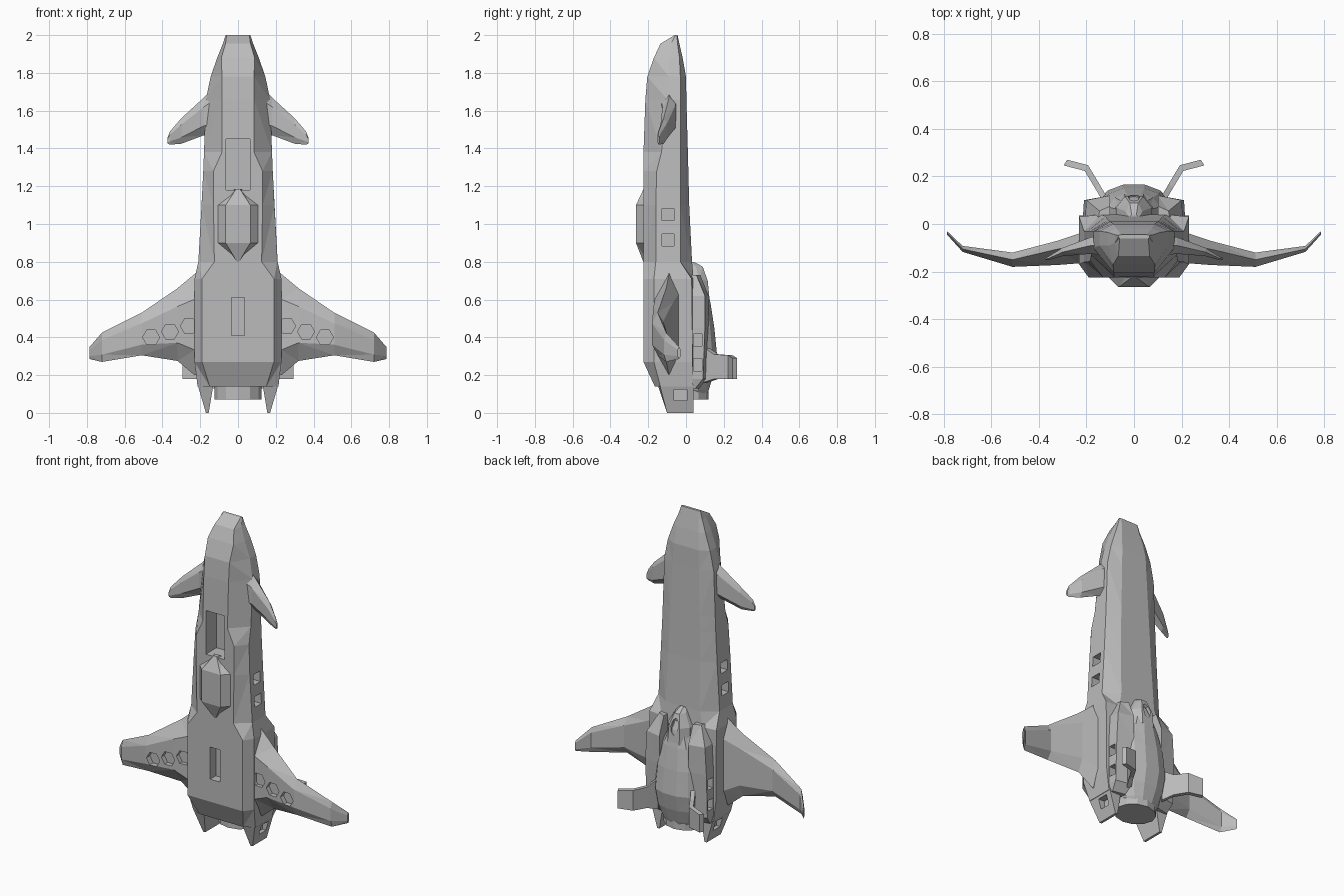
import bpy, bmesh, math
from mathutils import Vector

start_cube = bpy.data.objects.get("Cube")
if start_cube:
    bpy.data.objects.remove(start_cube, do_unlink=True)

grey = bpy.data.materials.new("plain hull grey")
grey.use_nodes = True
grey.diffuse_color = (0.5, 0.5, 0.5, 1)
grey.node_tree.nodes["Principled BSDF"].inputs["Base Color"].default_value = (0.5, 0.5, 0.5, 1)


def loft(name, rings):
    """Skin a list of equal-length point rings and cap both ends."""
    bm = bmesh.new()
    rows = [[bm.verts.new(p) for p in ring] for ring in rings]
    n = len(rows[0])
    for a, b in zip(rows, rows[1:]):
        for i in range(n):
            j = (i + 1) % n
            bm.faces.new((a[i], a[j], b[j], b[i]))
    bm.faces.new(rows[0])
    bm.faces.new(rows[-1][::-1])
    bmesh.ops.triangulate(bm, faces=[f for f in bm.faces if len(f.verts) == 4],
                          quad_method='SHORT_EDGE')
    bmesh.ops.recalc_face_normals(bm, faces=bm.faces)
    bmesh.ops.dissolve_limit(bm, angle_limit=0.01, verts=bm.verts, edges=bm.edges)
    mesh = bpy.data.meshes.new(name)
    bm.to_mesh(mesh)
    bm.free()
    mesh.materials.append(grey)
    obj = bpy.data.objects.new(name, mesh)
    bpy.context.scene.collection.objects.link(obj)
    return obj


def both_sides(half):
    """Close a right-hand half outline with its mirror image."""
    return half + [(-x, y, z) for x, y, z in reversed(half)]


def mirrored(name, rings):
    """Build a left and a right copy of a lofted part."""
    return [loft(side + name, [[(s * x, y, z) for x, y, z in r] for r in rings])
            for side, s in (("left_", 1), ("right_", -1))]


def prism(center, radius, depth, axis, sides):
    """Straight cutter; radius is the half size in the two cross directions."""
    ends = []
    for d in (-depth, depth):
        ring = []
        for k in range(sides):
            a = 2 * math.pi * (k + (0.5 if sides == 4 else 0)) / sides
            grow = math.sqrt(2) if sides == 4 else 1
            u, v = (grow * r * f(a) for r, f in zip(radius, (math.cos, math.sin)))
            offset = (u, d, v) if axis == 'y' else (d, u, v)
            ring.append(Vector(center) + Vector(offset))
        ends.append(ring)
    return loft("cutter", ends)


def carve(obj, cutter):
    mod = obj.modifiers.new("recess", 'BOOLEAN')
    mod.operation, mod.object, mod.solver = 'DIFFERENCE', cutter, 'EXACT'
    deps = bpy.context.evaluated_depsgraph_get()
    result = bpy.data.meshes.new_from_object(obj.evaluated_get(deps))
    obj.modifiers.clear()
    obj.data = result
    bpy.data.objects.remove(cutter, do_unlink=True)


# Fuselage: height, side, front and back half widths, then four depths
stations = [
    (2.0, .066, .06, .055, -.06, -.055, -.048, -.045),
    (1.955, .08, .066, .06, -.135, -.08, -.045, -.035),
    (1.88, .11, .088, .075, -.17, -.09, -.035, -.018),
    (1.78, .145, .085, .085, -.205, -.09, -.03, 0),
    (1.66, .17, .085, .09, -.215, -.1, -.03, .002),
    (1.38, .18, .085, .1, -.225, -.13, -.03, .01),
    (1.28, .184, .13, .105, -.225, -.155, -.03, .012),
    (1.1, .193, .13, .11, -.225, -.16, -.03, .017),
    (.8, .21, .125, .12, -.225, -.16, -.03, .032),
    (.71, .23, .19, .14, -.225, -.17, .03, .04),
    (.27, .23, .19, .14, -.225, -.17, .035, .04),
    (.14, .214, .15, .14, -.165, -.135, .035, .04),
]
fuselage = loft("fuselage", [
    both_sides([(fw, yf, z), (w, ys, z), (w, yk, z), (bw, yb, z)])
    for z, w, fw, bw, yf, ys, yk, yb in stations])

# Front blister
loft("front_blister", [both_sides([(a, y, z), (b, -.2, z)]) for z, a, b, y in (
    (1.185, .01, .02, -.225), (1.1, .065, .13, -.265),
    (.9, .065, .13, -.265), (.8, .005, .01, -.226))])

# Tail prongs
prongs = mirrored("tail_prong", [
    [(.13, -.15, .15), (.214, -.14, .15), (.214, .04, .15), (.13, .04, .15)],
    [(.155, -.1, 0), (.17, -.1, 0), (.17, .04, 0), (.155, .04, 0)]])

# Exhaust drum between the prongs
loft("exhaust_drum", [[(.125 * math.cos(k * math.pi / 6), .01 + .11 * math.sin(k * math.pi / 6), z)
                       for k in range(12)] for z in (.07, .2)])


# Wings: six-sided sections running outward
def blade(x, lead, trail, front, back, edge_y):
    span = lead - trail
    return [(x, edge_y, lead), (x, front, lead - span * .25), (x, front, trail + span * .25),
            (x, edge_y, trail), (x, back, trail + span * .2), (x, back, lead - span * .2)]


wings = mirrored("wing", [blade(*s) for s in (
    (.17, .79, .2, -.16, -.03, -.09), (.23, .735, .2, -.165, -.04, -.09),
    (.32, .66, .275, -.172, -.07, -.105), (.51, .53, .305, -.18, -.12, -.15),
    (.72, .425, .27, -.117, -.092, -.105), (.785, .35, .285, -.045, -.03, -.037))])

# Upper fins
mirrored("upper_fin", [blade(*s) for s in (
    (.14, 1.71, 1.46, -.13, -.05, -.09), (.18, 1.67, 1.47, -.125, -.055, -.09),
    (.3, 1.56, 1.425, -.135, -.1, -.118), (.36, 1.49, 1.42, -.152, -.137, -.145),
    (.372, 1.46, 1.425, -.152, -.142, -.147))])

# Rear pod with a rounded belly
loft("rear_pod", [both_sides([(w, .02, z), (w, y * .55, z), (w * .72, y * .85, z), (w * .3, y, z)])
                  for z, w, y in ((.07, .08, .1), (.12, .115, .12), (.2, .145, .145), (.3, .155, .165),
                                  (.45, .145, .15), (.58, .11, .13), (.68, .065, .11), (.73, .04, .09))])

# Arched crest over the pod
crest = loft("pod_crest", [both_sides([(w, .02, z), (w, y * .6, z), (w * .5, y, z)])
                           for z, w, y in ((.6, .08, .125), (.7, .075, .115), (.775, .035, .088),
                                           (.8, .02, .04))])
carve(crest, prism((0, .12, .7), (.025, .05), .04, 'y', 8))

# Shoulder blocks beside the pod
shoulders = mirrored("shoulder_block", [
    [(.1, .02, z), (w, .02, z), (w - .005, y, z), (.1, y + .02, z)] for z, w, y in (
        (.13, .205, .05), (.18, .215, .09), (.45, .215, .1), (.62, .205, .1), (.73, .15, .055))])

# Rear stabilizers: bent plates
mirrored("rear_stabilizer", [[(x - .007, y + .012, top), (x + .007, y - .012, top),
                              (x + .007, y - .012, low), (x - .007, y + .012, low)]
                             for x, y, top, low in ((.12, .1, .35, .16), (.155, .16, .31, .18),
                                                    (.2, .235, .305, .18), (.288, .258, .29, .18))])

# Recessed bays on the front
carve(fuselage, prism((0, -.22, 1.315), (.064, .135), .1, 'y', 4))
carve(fuselage, prism((0, -.22, .51), (.034, .1), .05, 'y', 4))

# Side windows, wing ports and block vents
for i, s in enumerate((1, -1)):
    for z in (1.05, .915):
        carve(fuselage, prism((s * .2, -.095, z), (.032, .032), .06, 'x', 4))
    for x, z in ((.26, .46), (.36, .43), (.46, .4)):
        carve(wings[i], prism((s * x, -.18, z), (.045, .045), .035, 'y', 6))
    for z in (.385, .255):
        carve(shoulders[i], prism((s * .21, .062, z), (.022, .032), .04, 'x', 4))
    carve(prongs[i], prism((s * .2, -.03, .095), (.034, .03), .035, 'x', 4))
